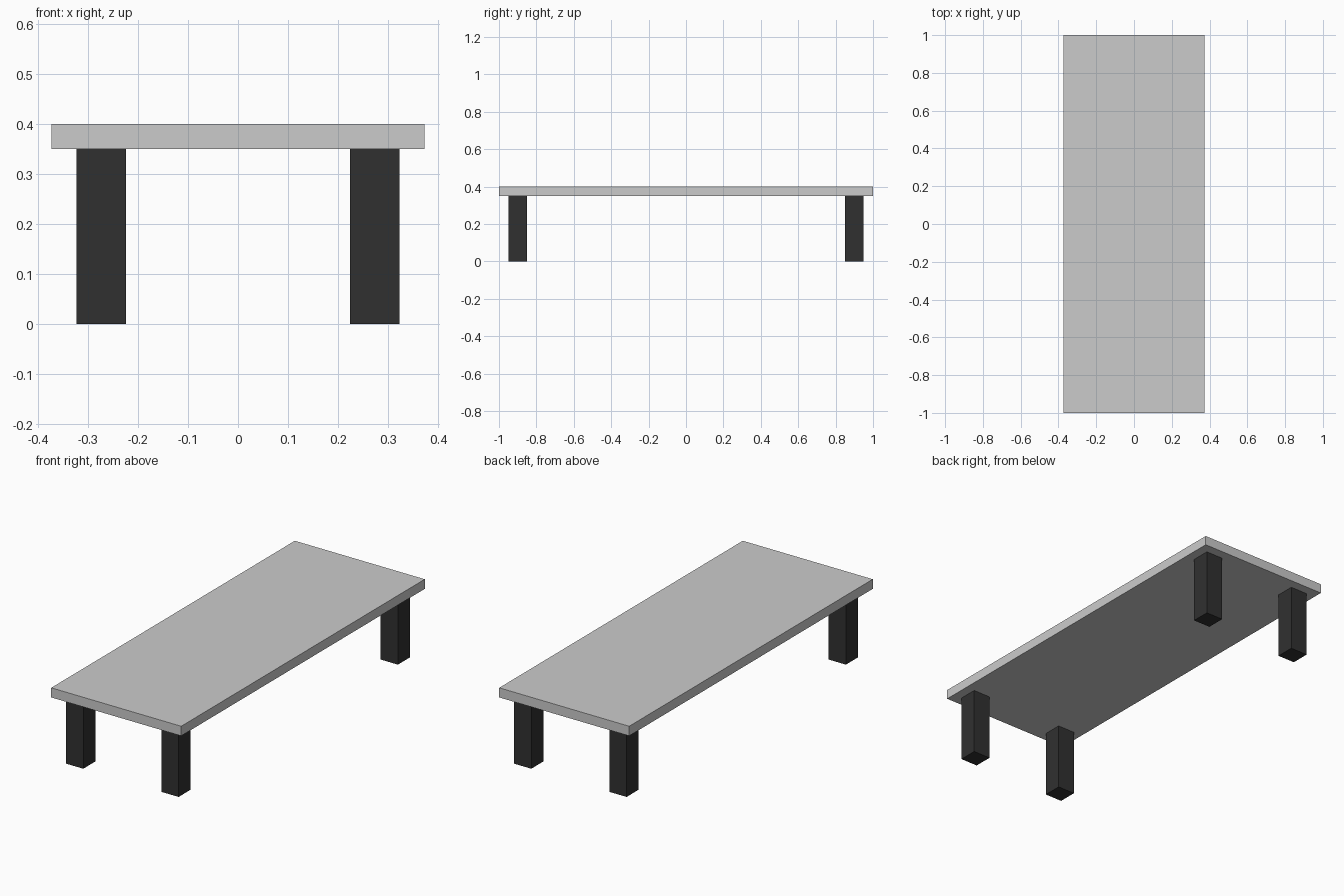
import bpy

if "Cube" in bpy.data.objects:
    bpy.data.objects.remove(bpy.data.objects["Cube"])


def box(name, center, size, material=None):
    bpy.ops.mesh.primitive_cube_add(size=1, location=center)
    obj = bpy.context.object
    obj.name = name
    obj.scale = size
    bpy.ops.object.transform_apply(location=False, rotation=False, scale=True)
    if material:
        obj.data.materials.append(material)
    return obj


dark = bpy.data.materials.new("dark_leg")
dark.diffuse_color = (0.03, 0.03, 0.03, 1)
dark.use_nodes = True
dark.node_tree.nodes["Principled BSDF"].inputs["Base Color"].default_value = dark.diffuse_color

# Table slab
box("table_top", (0, 0, 0.375), (0.747, 2.0, 0.05))

# Four square legs, mirrored to each corner
for y_name, sy in (("front", -1), ("back", 1)):
    for x_name, sx in (("left", -1), ("right", 1)):
        box(f"{y_name}_{x_name}_leg", (sx * 0.274, sy * 0.9, 0.175),
            (0.099, 0.099, 0.35), dark)
